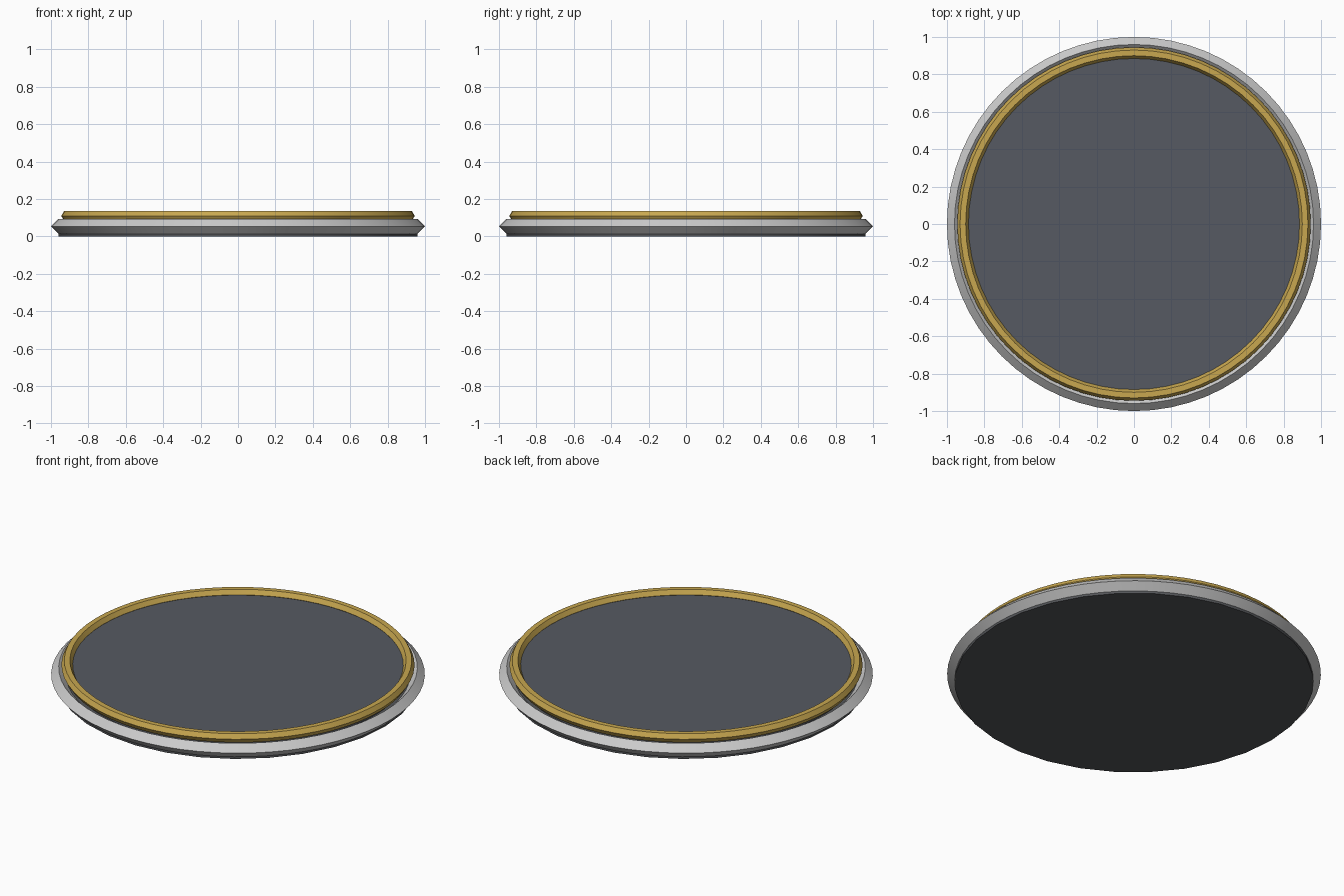
import bpy, math

if "Cube" in bpy.data.objects:
    bpy.data.objects.remove(bpy.data.objects["Cube"])


def material(name, rgb):
    m = bpy.data.materials.new(name)
    m.diffuse_color = (*rgb, 1)
    m.use_nodes = True
    m.node_tree.nodes["Principled BSDF"].inputs["Base Color"].default_value = m.diffuse_color
    return m


silver = material("silver", (0.60, 0.60, 0.60))
gold = material("gold", (0.58, 0.39, 0.08))
slate = material("slate grey", (0.093, 0.102, 0.122))
charcoal = material("charcoal", (0.088, 0.092, 0.10))


def finish(name, mat):
    o = bpy.context.object
    o.name = name
    o.data.materials.append(mat)
    bpy.ops.object.shade_smooth_by_angle(angle=math.radians(25))


def disc(name, r, z0, z1, mat, n):
    bpy.ops.mesh.primitive_cylinder_add(vertices=n, radius=r, depth=z1 - z0,
                                        location=(0, 0, (z0 + z1) / 2))
    finish(name, mat)


def ring(name, major, minor, z, sides, mat):
    bpy.ops.mesh.primitive_torus_add(major_radius=major, minor_radius=minor,
                                     major_segments=64, minor_segments=sides,
                                     location=(0, 0, z))
    finish(name, mat)


# bottom plate and raised face
disc("base_plate", 0.96, 0.0, 0.055, charcoal, 32)
disc("face_disc", 0.90, 0.05, 0.107, slate, 64)

# diamond-section outer rim and hexagon-section inner trim
ring("outer_rim", 0.96, 0.04, 0.053, 4, silver)
ring("inner_trim", 0.915, 0.03, 0.109, 6, gold)
